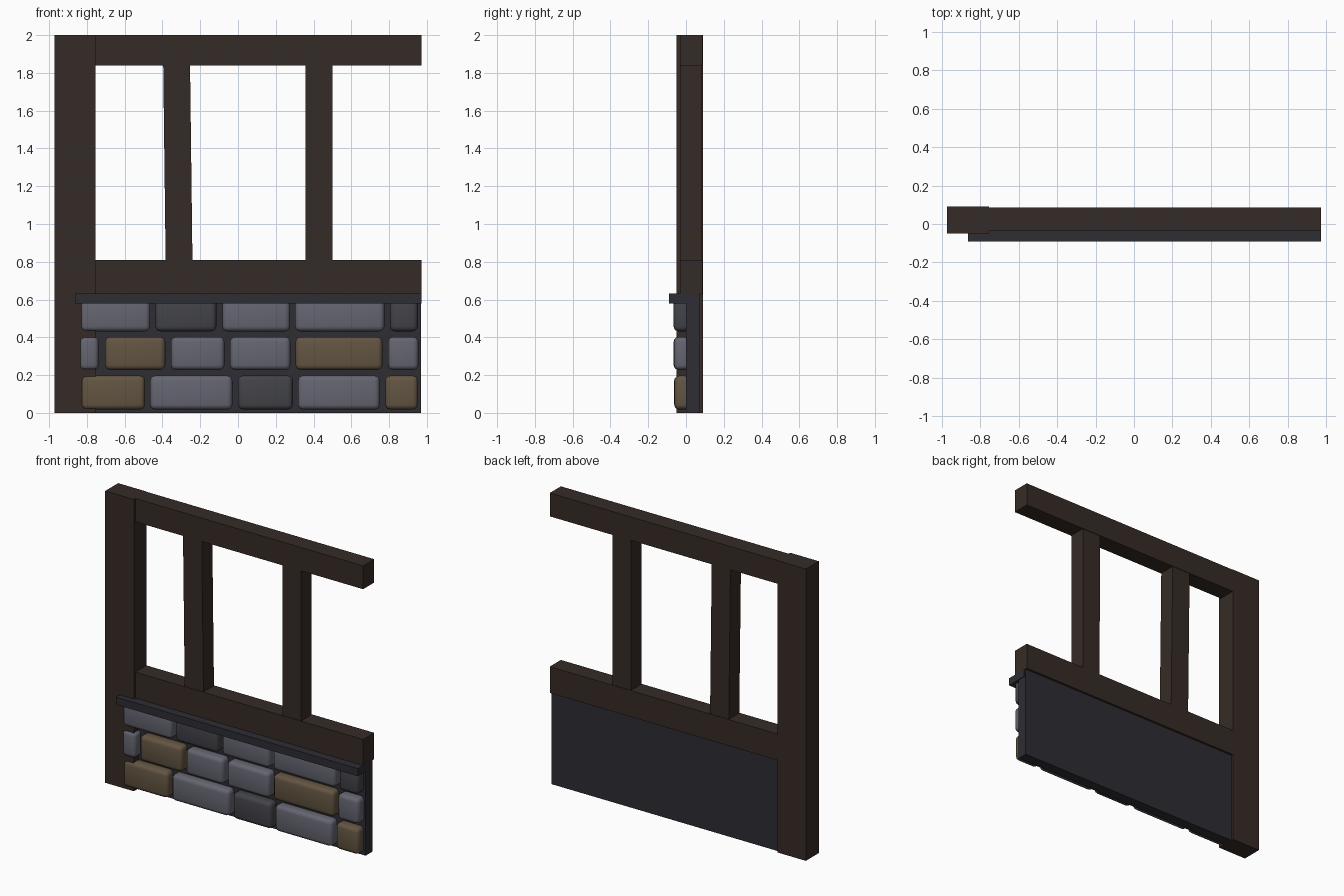
import bpy, bmesh, random

if "Cube" in bpy.data.objects:
    bpy.data.objects.remove(bpy.data.objects["Cube"])

random.seed(4)


def material(name, rgb):
    m = bpy.data.materials.new(name)
    m.diffuse_color = (*rgb, 1)
    m.use_nodes = True
    m.node_tree.nodes["Principled BSDF"].inputs["Base Color"].default_value = m.diffuse_color
    return m


WOOD = material("dark_wood", (0.036, 0.024, 0.019))
MORTAR = material("mortar", (0.026, 0.026, 0.034))
STONES = {
    "g": material("grey_stone", (0.13, 0.13, 0.165)),
    "b": material("brown_stone", (0.125, 0.09, 0.055)),
    "d": material("dark_stone", (0.055, 0.056, 0.066)),
}


def box(name, x, y, z, mat, lean=0.0):
    """Box from (min, max) ranges; lean shifts the top along x."""
    bm = bmesh.new()
    bmesh.ops.create_cube(bm, size=1)
    for v in bm.verts:
        top = v.co.z > 0
        v.co = (x[v.co.x > 0] + lean * top, y[v.co.y > 0], z[top])
    me = bpy.data.meshes.new(name)
    bm.to_mesh(me)
    bm.free()
    me.materials.append(mat)
    ob = bpy.data.objects.new(name, me)
    bpy.context.collection.objects.link(ob)
    return ob


# Timber frame
box("corner_post", (-0.972, -0.755), (-0.05, 0.09), (0, 2), WOOD)
box("top_beam", (-0.755, 0.972), (-0.033, 0.087), (1.84, 2), WOOD)
box("sill_beam", (-0.755, 0.972), (-0.033, 0.087), (0.63, 0.81), WOOD)
box("left_stud", (-0.383, -0.241), (-0.03, 0.084), (0.80, 1.85), WOOD, lean=-0.013)
box("right_stud", (0.358, 0.500), (-0.03, 0.084), (0.80, 1.85), WOOD, lean=-0.001)

# Low wall core and its capping ledge
box("wall_core", (-0.755, 0.968), (0.0, 0.072), (0, 0.63), MORTAR)
box("wall_ledge", (-0.863, 0.972), (-0.09, 0.06), (0.58, 0.632), MORTAR)

# Stone courses: (z range, [(x0, x1, colour)])
COURSES = [
    ((0.018, 0.197), [(-0.83, -0.493, "b"), (-0.465, -0.03, "g"), (0.0, 0.29, "d"),
                      (0.318, 0.75, "g"), (0.78, 0.952, "b")]),
    ((0.228, 0.402), [(-0.838, -0.738, "g"), (-0.703, -0.385, "b"), (-0.355, -0.072, "g"),
                      (-0.042, 0.277, "g"), (0.305, 0.765, "b"), (0.795, 0.955, "g")]),
    ((0.432, 0.605), [(-0.833, -0.465, "g"), (-0.438, -0.115, "d"), (-0.083, 0.275, "g"),
                      (0.303, 0.775, "g"), (0.805, 0.952, "d")]),
]
for r, (z, row) in enumerate(COURSES):
    for c, (x0, x1, col) in enumerate(row):
        front = -0.060 - random.uniform(0, 0.006)
        s = box(f"stone_{r}_{c}", (x0, x1), (front, 0.03), z, STONES[col])
        bev = s.modifiers.new("rounded", "BEVEL")
        bev.width = min(0.026, (x1 - x0) * 0.25)
        bev.segments = 3
        bpy.ops.object.select_all(action="DESELECT")
        s.select_set(True)
        bpy.context.view_layer.objects.active = s
        bpy.ops.object.modifier_apply(modifier="rounded")
        bpy.ops.object.shade_smooth_by_angle(angle=0.7)
